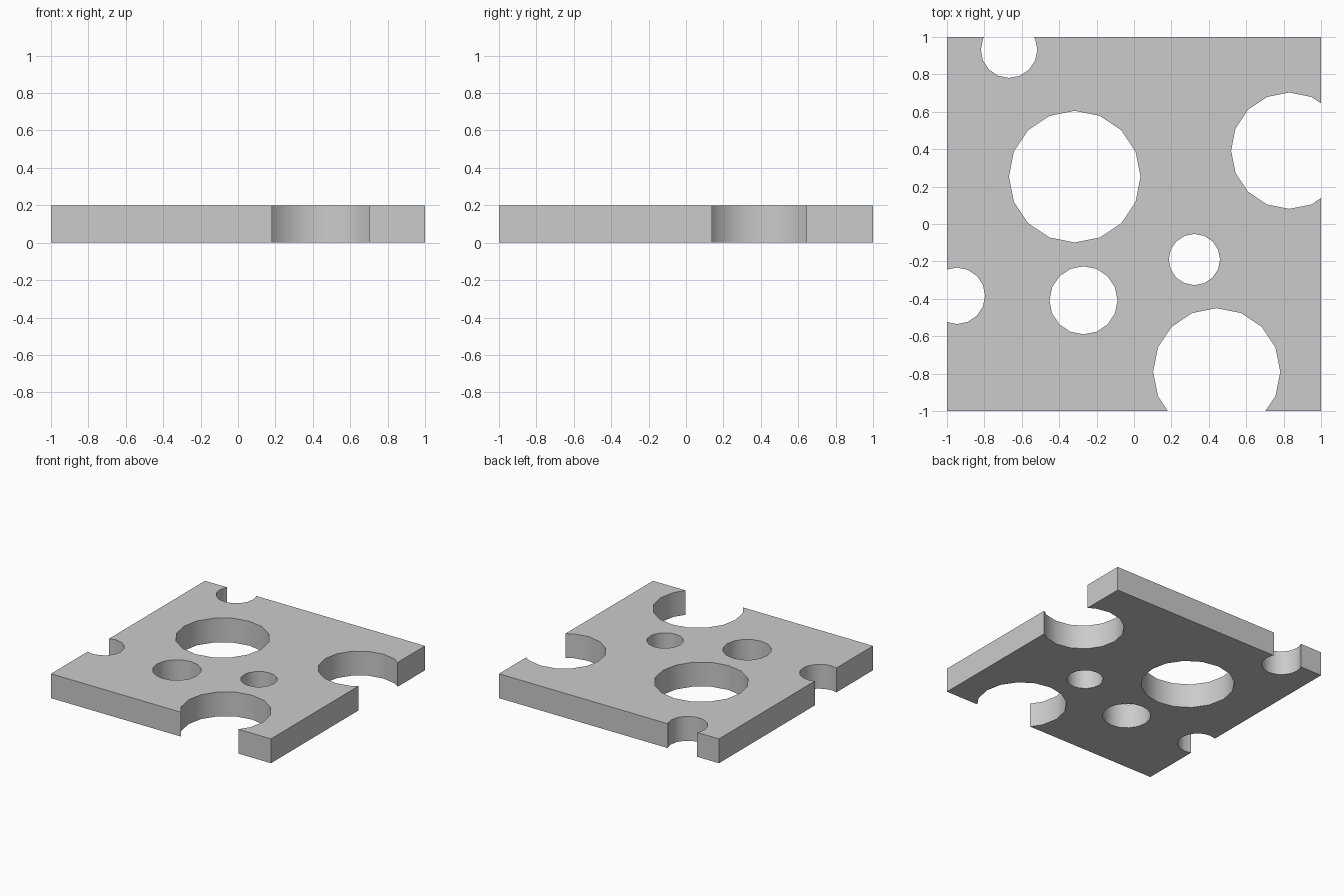
import bpy

if "Cube" in bpy.data.objects:
    bpy.data.objects.remove(bpy.data.objects["Cube"])

# Square plate
bpy.ops.mesh.primitive_cube_add(size=1, location=(0, 0, 0.1))
plate = bpy.context.object
plate.name = "perforated_plate"
plate.scale = (2, 2, 0.2)
bpy.ops.object.transform_apply(location=True, rotation=False, scale=True)

# Round holes and edge notches: x, y, radius
holes = [
    (-0.317, 0.253, 0.352),
    (0.83, 0.392, 0.311),
    (0.442, -0.79, 0.34),
    (-0.27, -0.408, 0.182),
    (0.323, -0.19, 0.137),
    (-0.668, 0.932, 0.151),
    (-0.947, -0.384, 0.151),
]


def cut_hole(x, y, radius):
    """Cut a 16-sided hole straight through the plate."""
    bpy.ops.mesh.primitive_cylinder_add(vertices=16, radius=radius, depth=1,
                                        location=(x, y, 0.1))
    cutter = bpy.context.object
    cutter.name = "hole_cutter"
    cutter.hide_render = True
    mod = plate.modifiers.new("hole", 'BOOLEAN')
    mod.operation = 'DIFFERENCE'
    mod.solver = 'EXACT'
    mod.object = cutter
    bpy.ops.object.select_all(action='DESELECT')
    bpy.context.view_layer.objects.active = plate
    plate.select_set(True)
    bpy.ops.object.modifier_apply(modifier=mod.name)
    bpy.data.objects.remove(cutter, do_unlink=True)


for hole in holes:
    cut_hole(*hole)

# Smooth hole walls, crisp rims
bpy.ops.object.shade_smooth_by_angle()
